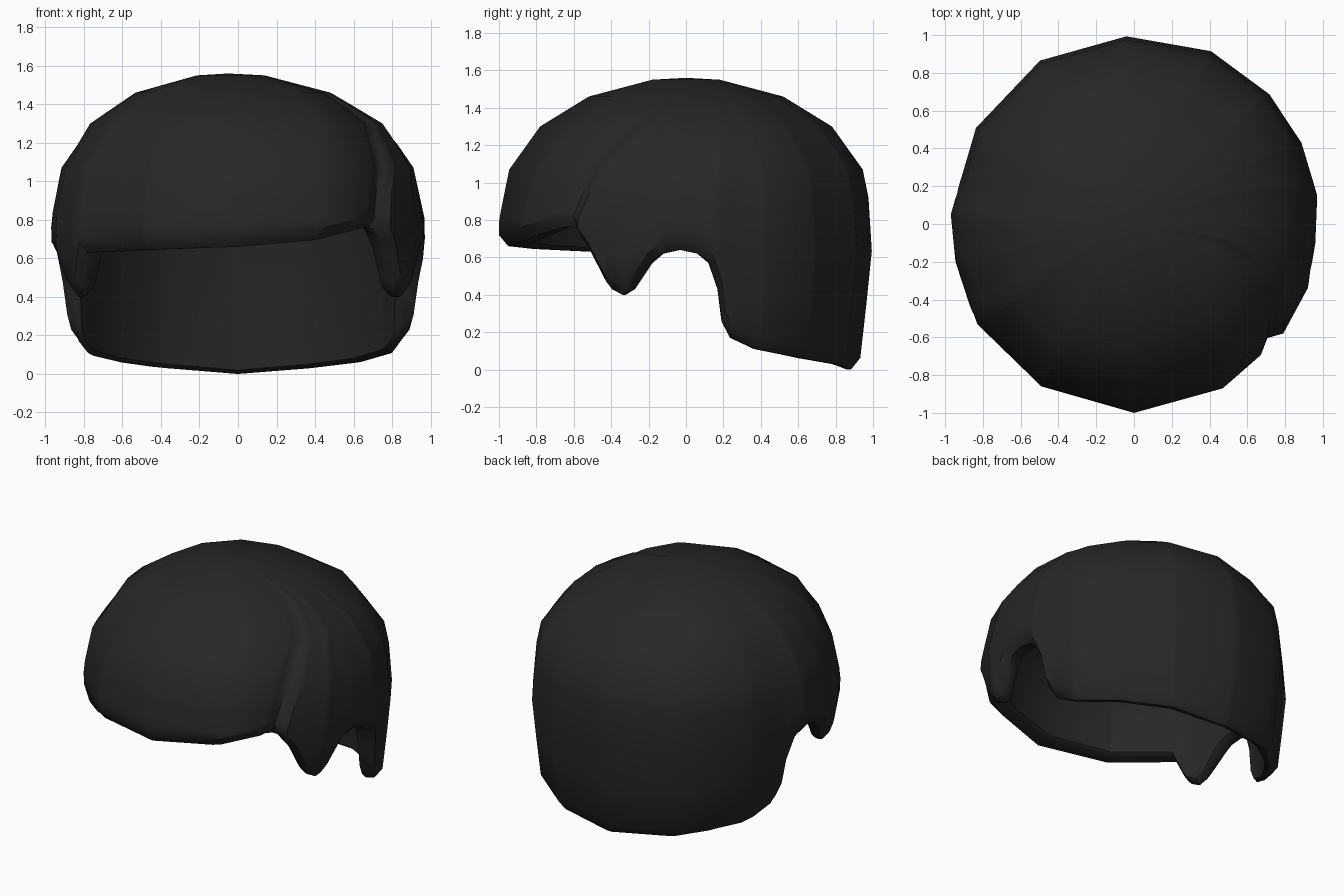
import bpy, bmesh
from math import sin, cos, radians, atan2, hypot, degrees

if "Cube" in bpy.data.objects:
    bpy.data.objects.remove(bpy.data.objects["Cube"])

def lerp_table(table, v):
    if v <= table[0][0]:
        return table[0][1]
    for (a, p), (b, q) in zip(table, table[1:]):
        if v <= b:
            return p + (q - p) * (v - a) / (b - a)
    return table[-1][1]

# plan outline of the hair (x, y), running from back-left past the front to the back
outline_xy = [(-0.04, 1.0), (-0.50, 0.87), (-0.84, 0.51), (-0.97, 0.05), (-0.945, -0.20),
              (-0.87, -0.43), (-0.83, -0.53), (-0.49, -0.86), (0, -1.0), (0.47, -0.87),
              (0.67, -0.70), (0.705, -0.61), (0.79, -0.58), (0.92, -0.34), (0.96, -0.10),
              (0.97, 0.15), (0.89, 0.43), (0.72, 0.69), (0.41, 0.92)]
outline = sorted((degrees(atan2(x, -y)), hypot(x, y)) for x, y in outline_xy)
outline = ([(outline[-1][0] - 360, outline[-1][1])] + outline
           + [(outline[0][0] + 360, outline[0][1])])

def radius(phi):
    # straight-sided polygon between outline points
    for (a, p), (b, q) in zip(outline, outline[1:]):
        if a <= phi <= b:
            return (p * q * sin(radians(b - a)) /
                    (p * sin(radians(phi - a)) + q * sin(radians(b - phi))))

# hem height by angle from the front: sideburn, ear notch, nape (both sides)
side_hem = [(57, .63), (62, .47), (64, .43), (68, .40), (71.5, .43), (78, .57), (82, .62),
            (88, .64), (94, .62), (98, .57), (101.5, .42), (103, .25), (106, .17),
            (115, .11), (135, .06), (155, .03), (180, 0)]
fringe_hem = [(-30, .645), (0, .66), (25, .695), (46, .765), (51, .75)]
hem = [(-a, z) for a, z in reversed(side_hem)] + fringe_hem + side_hem

# vertical profile: radius factor by height
profile = [(0, .925), (.4, .97), (.7, 1), (.8, 1), (1.07, .945), (1.30, .78),
           (1.46, .52), (1.55, .18), (1.56, 0)]
upper_rows = [.92, 1.07, 1.19, 1.30, 1.39, 1.46, 1.515, 1.55]
inner_rows = [(.9, .83), (1.1, .77), (1.25, .58), (1.33, .32)]

def sweep(phi, z):
    # parting crease on the right leans backwards as it rises
    lean = lerp_table([(.8, 0), (1.05, 6), (1.2, 12), (1.33, 23), (1.5, 30)], z)
    return phi + lerp_table([(0, 0), (51, lean), (120, 0)], phi)

angles = sorted({round(a, 1) for a, _ in hem + outline if -180 < a <= 180})
bm = bmesh.new()

def vert(phi, r, z):
    a = radians(phi)
    shift = -0.04 * max(0, z - 1.2) / .36
    return bm.verts.new((r * sin(a) + shift, -r * cos(a), z))

columns = []
for phi in angles:
    h, r = lerp_table(hem, phi), radius(phi)
    low = h + .06
    heights = [low, low + (.92 - low) / 3, low + (.92 - low) * 2 / 3] + upper_rows
    # inside of the shell, top to bottom, then the rounded hem, then outside
    col = [vert(phi, f, z) for z, f in reversed(inner_rows)]
    col += [vert(phi, .835, h + .02), vert(phi, .86, h)]
    col.append(vert(phi, r * lerp_table(profile, h) * .955, h))
    col += [vert(sweep(phi, z), r * lerp_table(profile, z), z) for z in heights]
    columns.append(col)

crown = bm.verts.new((-.05, 0, 1.56))
ceiling = bm.verts.new((-.01, 0, 1.36))
for a, b in zip(columns, columns[1:] + columns[:1]):
    for i in range(len(a) - 1):
        bm.faces.new((a[i], b[i], b[i + 1], a[i + 1]))
    bm.faces.new((a[-1], b[-1], crown))
    bm.faces.new((b[0], a[0], ceiling))
bmesh.ops.recalc_face_normals(bm, faces=bm.faces)

mesh = bpy.data.meshes.new("hair_shell")
bm.to_mesh(mesh)
bm.free()
hair = bpy.data.objects.new("hair_shell", mesh)
bpy.context.collection.objects.link(hair)

# black plastic
mat = bpy.data.materials.new("black")
mat.diffuse_color = (0.02, 0.02, 0.02, 1)
mat.use_nodes = True
mat.node_tree.nodes["Principled BSDF"].inputs["Base Color"].default_value = mat.diffuse_color
mesh.materials.append(mat)

bpy.context.view_layer.objects.active = hair
hair.select_set(True)
bpy.ops.object.shade_smooth_by_angle(angle=radians(40))
